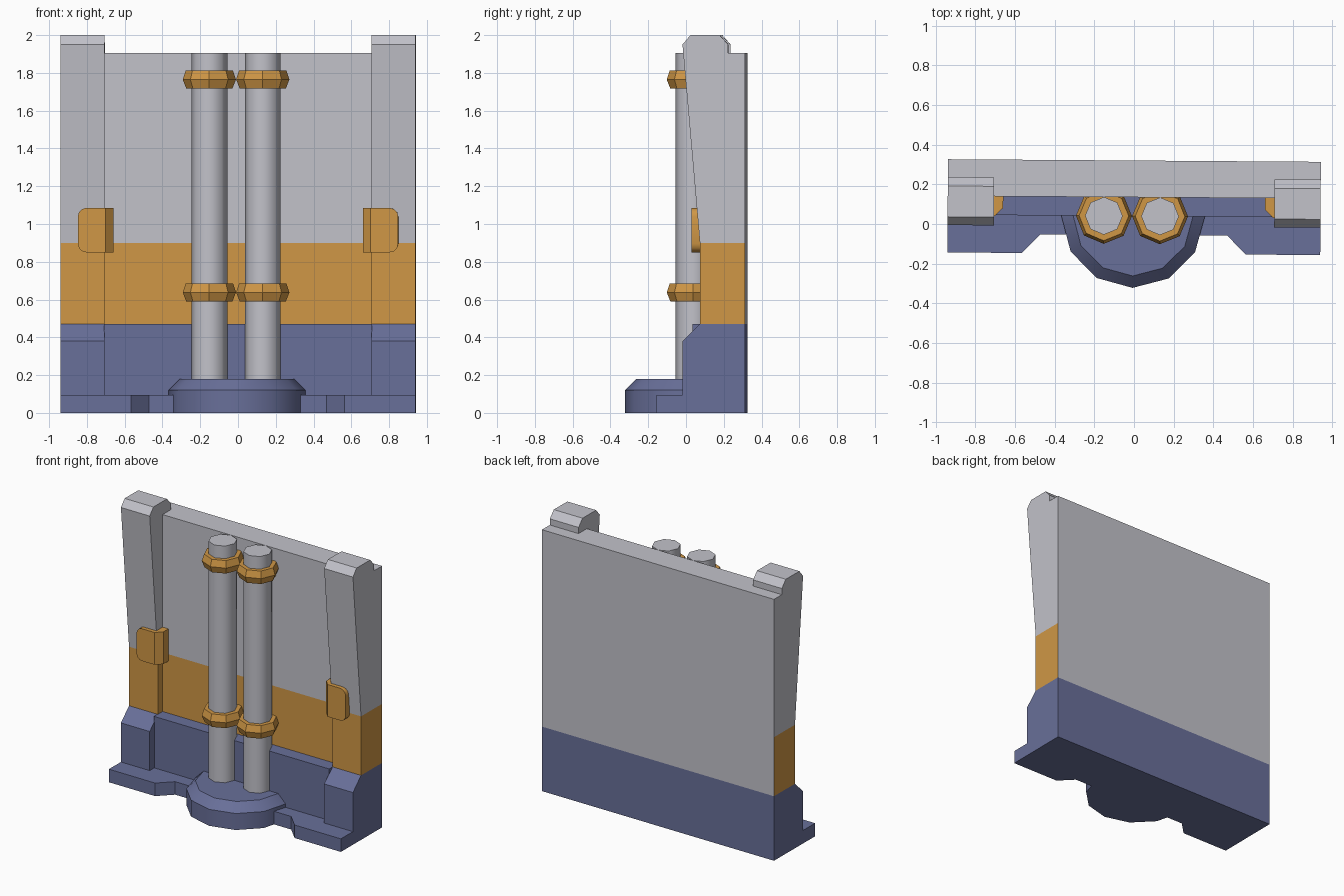
import bpy, bmesh, math
from mathutils import Matrix, Vector

if "Cube" in bpy.data.objects:
    bpy.data.objects.remove(bpy.data.objects["Cube"])

TILT = Matrix.Rotation(-0.007, 4, 'Z')   # the whole wall is turned very slightly


def material(name, rgb):
    m = bpy.data.materials.new(name)
    m.diffuse_color = (*rgb, 1)
    m.use_nodes = True
    m.node_tree.nodes["Principled BSDF"].inputs["Base Color"].default_value = m.diffuse_color
    return m


GREY = material("light_grey", (0.54, 0.54, 0.59))
ORANGE = material("orange", (0.63, 0.31, 0.06))
BLUE = material("slate_blue", (0.14, 0.16, 0.32))


def finish(bm, name, mats, smooth=None):
    bmesh.ops.recalc_face_normals(bm, faces=bm.faces)
    bm.transform(TILT)
    me = bpy.data.meshes.new(name)
    bm.to_mesh(me)
    bm.free()
    for m in mats:
        me.materials.append(m)
    ob = bpy.data.objects.new(name, me)
    bpy.context.collection.objects.link(ob)
    if smooth:
        bpy.ops.object.select_all(action='DESELECT')
        ob.select_set(True)
        bpy.context.view_layer.objects.active = ob
        bpy.ops.object.shade_smooth_by_angle(angle=math.radians(smooth))
    return ob


def prism(points, direction):
    """Extrude a closed 3D outline along a direction."""
    bm = bmesh.new()
    face = bm.faces.new([bm.verts.new(p) for p in points])
    ext = bmesh.ops.extrude_face_region(bm, geom=[face])
    verts = [v for v in ext['geom'] if isinstance(v, bmesh.types.BMVert)]
    bmesh.ops.translate(bm, vec=Vector(direction), verts=verts)
    bmesh.ops.recalc_face_normals(bm, faces=bm.faces)
    return bm


def lathe(profile, sides, centre, phase=0.0):
    """Closed solid from (radius, z) rings."""
    bm = bmesh.new()
    rings = []
    for r, z in profile:
        rings.append([bm.verts.new((centre[0] + r * math.cos(phase + math.tau * i / sides),
                                    centre[1] + r * math.sin(phase + math.tau * i / sides), z))
                      for i in range(sides)])
    for a, b in zip(rings, rings[1:]):
        for i in range(sides):
            j = (i + 1) % sides
            bm.faces.new((a[i], a[j], b[j], b[i]))
    bm.faces.new(rings[0][::-1])
    bm.faces.new(rings[-1])
    return bm


def wall_colours(bm):
    """Blue base, orange stripe (not on the back), grey above."""
    for z in (0.47, 0.9):
        bmesh.ops.bisect_plane(bm, geom=bm.verts[:] + bm.edges[:] + bm.faces[:],
                               plane_co=(0, 0, z), plane_no=(0, 0, 1))
    bm.normal_update()
    for f in bm.faces:
        z = f.calc_center_median().z
        back = f.normal.y > 0.9
        f.material_index = 2 if z < 0.475 else 1 if z < 0.9 and not back else 0


# Centre panel with a thicker blue base
panel = [(0.32, 0), (0.04, 0), (0.04, 0.47), (0.135, 0.47), (0.135, 1.905), (0.32, 1.905)]
bm = prism([(-0.71, y, z) for y, z in panel], (1.42, 0, 0))
wall_colours(bm)
finish(bm, "centre_panel", [GREY, ORANGE, BLUE])

# End pillars and their wrap-round clips
pillar = [(0.32, 0), (-0.012, 0), (-0.012, 0.38), (0.08, 0.47), (0.08, 0.9),
          (-0.012, 1.95), (0.03, 2.0), (0.185, 2.0), (0.23, 1.95), (0.23, 1.905), (0.32, 1.905)]
for side, label in ((-1, "left"), (1, "right")):
    bm = prism([(side * 0.94, y, z) for y, z in pillar], (-side * 0.233, 0, 0))
    wall_colours(bm)
    finish(bm, label + "_pillar", [GREY, ORANGE, BLUE])

    outline = [(0.66, 0.85), (0.66, 1.085)]
    for cz, start in ((1.04, 90), (0.895, 0)):
        for k in range(4):
            a = math.radians(start - 30 * k)
            outline.append((0.803 + 0.045 * math.cos(a), cz + 0.045 * math.sin(a)))
    bm = prism([(side * x, 0.035, z) for x, z in outline], (0, 0.11, 0))
    inner = [e for e in bm.edges
             if all(abs(abs(v.co.x) - 0.66) < 0.001 and v.co.y < 0.05 for v in e.verts)]
    bmesh.ops.bevel(bm, geom=inner, offset=0.042, segments=1, affect='EDGES')
    finish(bm, label + "_clip", [ORANGE], 35)

# Foot plate with a notched front edge
half = [(0.47, -0.055), (0.565, -0.15), (0.94, -0.15), (0.94, 0.32)]
plate = half + [(-x, y) for x, y in reversed(half)]
finish(prism([(x, y, 0) for x, y in plate], (0, 0, 0.095)), "foot_plate", [BLUE])

# Rounded pipe base, cut off inside the wall
bm = lathe([(0.362, 0), (0.362, 0.12), (0.302, 0.18)], 12, (-0.005, 0.04))
cut = bmesh.ops.bisect_plane(bm, geom=bm.verts[:] + bm.edges[:] + bm.faces[:],
                             plane_co=(0, 0.1, 0), plane_no=(0, 1, 0), clear_outer=True)
bmesh.ops.holes_fill(bm, edges=[e for e in bm.edges if e.is_boundary])
finish(bm, "pipe_base", [BLUE], 40)

# Twin pipes with clamp bands
for x, label in ((-0.152, "left"), (0.131, "right")):
    finish(lathe([(0.095, 0.1), (0.095, 1.905)], 8, (x, 0.04)), label + "_pipe", [GREY], 50)
    for z, level in ((0.638, "lower"), (1.765, "upper")):
        rings = [(0.09, -0.048), (0.122, -0.048), (0.141, 0.0), (0.125, 0.048), (0.09, 0.048)]
        finish(lathe([(r, z + h) for r, h in rings], 8, (x, 0.04)),
               f"{label}_{level}_band", [ORANGE])
